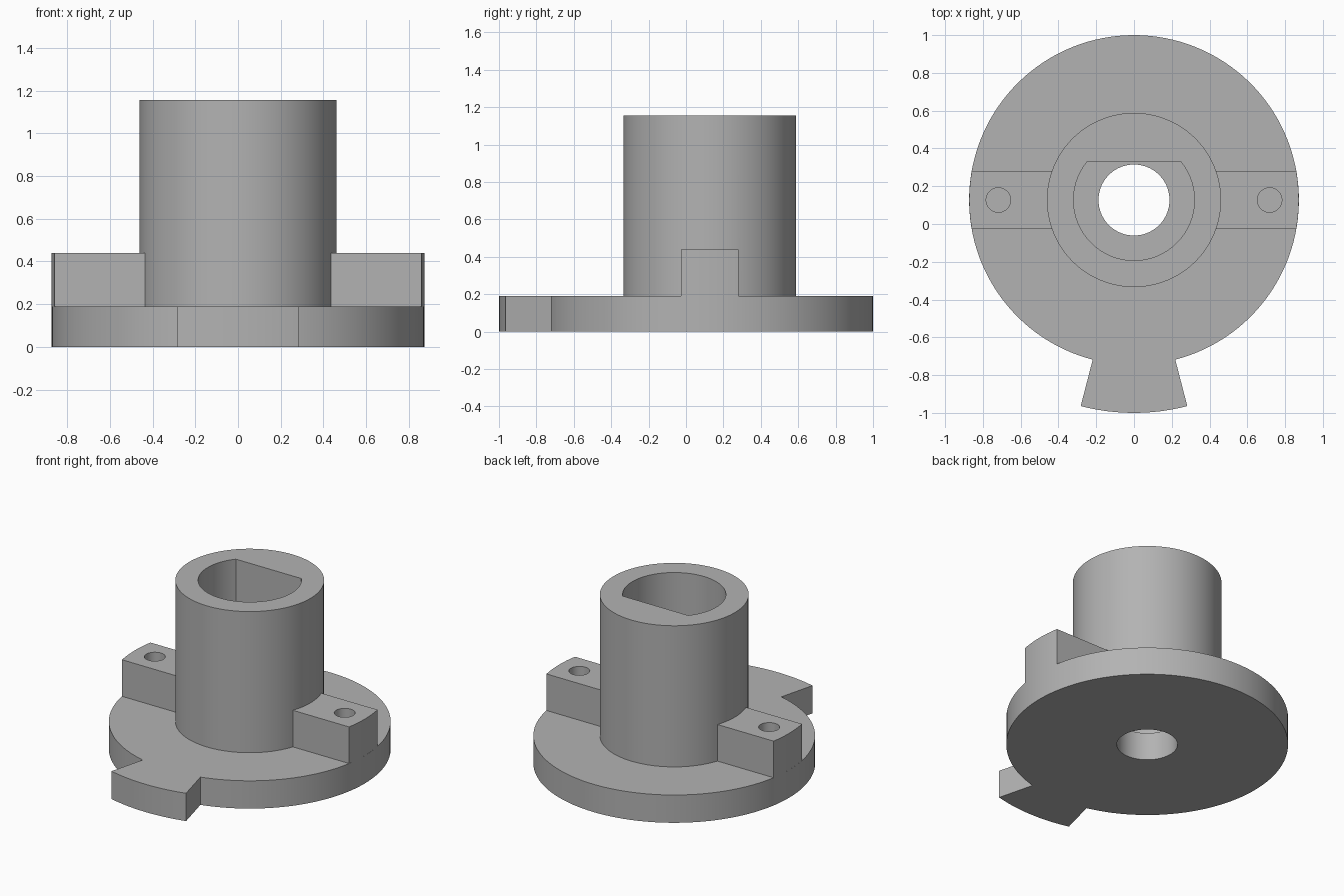
import bpy, bmesh, math

if "Cube" in bpy.data.objects:
    bpy.data.objects.remove(bpy.data.objects["Cube"])

CY = 0.127          # y of the main axis
R_FLANGE, R_TAB, R_SHAFT = 0.873, 1.127, 0.461
Z_FLANGE, Z_BLOCK, Z_TOP = 0.19, 0.44, 1.155

grey = bpy.data.materials.new("plain grey")
grey.diffuse_color = (0.45, 0.45, 0.45, 1)
grey.use_nodes = True
grey.node_tree.nodes["Principled BSDF"].inputs["Base Color"].default_value = grey.diffuse_color


def arc(r, a0, a1, n, cx=0.0):
    """Points along an arc, angles in degrees."""
    return [(cx + r * math.cos(math.radians(a0 + (a1 - a0) * i / n)),
             CY + r * math.sin(math.radians(a0 + (a1 - a0) * i / n))) for i in range(n + 1)]


def circle(r, n, cx=0.0):
    return arc(r, 0, 360, n, cx)[:-1]


def prism(name, outline, z0, z1):
    bm = bmesh.new()
    base = bm.faces.new([bm.verts.new((x, y, z0)) for x, y in outline])
    top = bmesh.ops.extrude_face_region(bm, geom=[base])["geom"]
    bmesh.ops.translate(bm, vec=(0, 0, z1 - z0),
                        verts=[v for v in top if isinstance(v, bmesh.types.BMVert)])
    bmesh.ops.recalc_face_normals(bm, faces=bm.faces)
    mesh = bpy.data.meshes.new(name)
    bm.to_mesh(mesh)
    bm.free()
    mesh.materials.append(grey)
    ob = bpy.data.objects.new(name, mesh)
    bpy.context.collection.objects.link(ob)
    return ob


def combine(body, other, operation):
    mod = body.modifiers.new(operation.lower(), "BOOLEAN")
    mod.operation, mod.solver, mod.object = operation, "EXACT", other
    bpy.context.view_layer.objects.active = body
    bpy.ops.object.modifier_apply(modifier=mod.name)
    bpy.data.objects.remove(other)


# Round flange with a flared radial tab at the front
hub = prism("flanged_hub", arc(R_FLANGE, -75.5, 255.5, 120) + arc(R_TAB, 255.5, 284.5, 12),
            0, Z_FLANGE)

# Upright sleeve
combine(hub, prism("sleeve", circle(R_SHAFT, 96), 0.1, Z_TOP), "UNION")

# Side blocks, rounded to follow the flange rim
half = 0.154
tilt = math.degrees(math.asin(half / R_FLANGE))
for side in (1, -1):
    outline = [(0.40, CY - half)] + arc(R_FLANGE - 0.0005, -tilt, tilt, 8) + [(0.40, CY + half)]
    combine(hub, prism("side_block", [(side * x, y) for x, y in outline], 0.1, Z_BLOCK), "UNION")

# D-shaped bore with its flat at the back, then the round through hole
flat = math.degrees(math.asin(0.203 / 0.32))
combine(hub, prism("d_bore", arc(0.32, 180 - flat, 360 + flat, 72), Z_FLANGE, 1.4), "DIFFERENCE")
combine(hub, prism("through_hole", circle(0.188, 64), -0.2, 0.5), "DIFFERENCE")

# Blind screw holes in the side blocks
for side in (1, -1):
    combine(hub, prism("screw_hole", circle(0.065, 32, side * 0.718), Z_FLANGE, 0.6), "DIFFERENCE")

# Smooth round walls, crisp edges
bpy.ops.object.select_all(action="DESELECT")
hub.select_set(True)
bpy.context.view_layer.objects.active = hub
bpy.ops.object.shade_smooth_by_angle(angle=math.radians(25))
